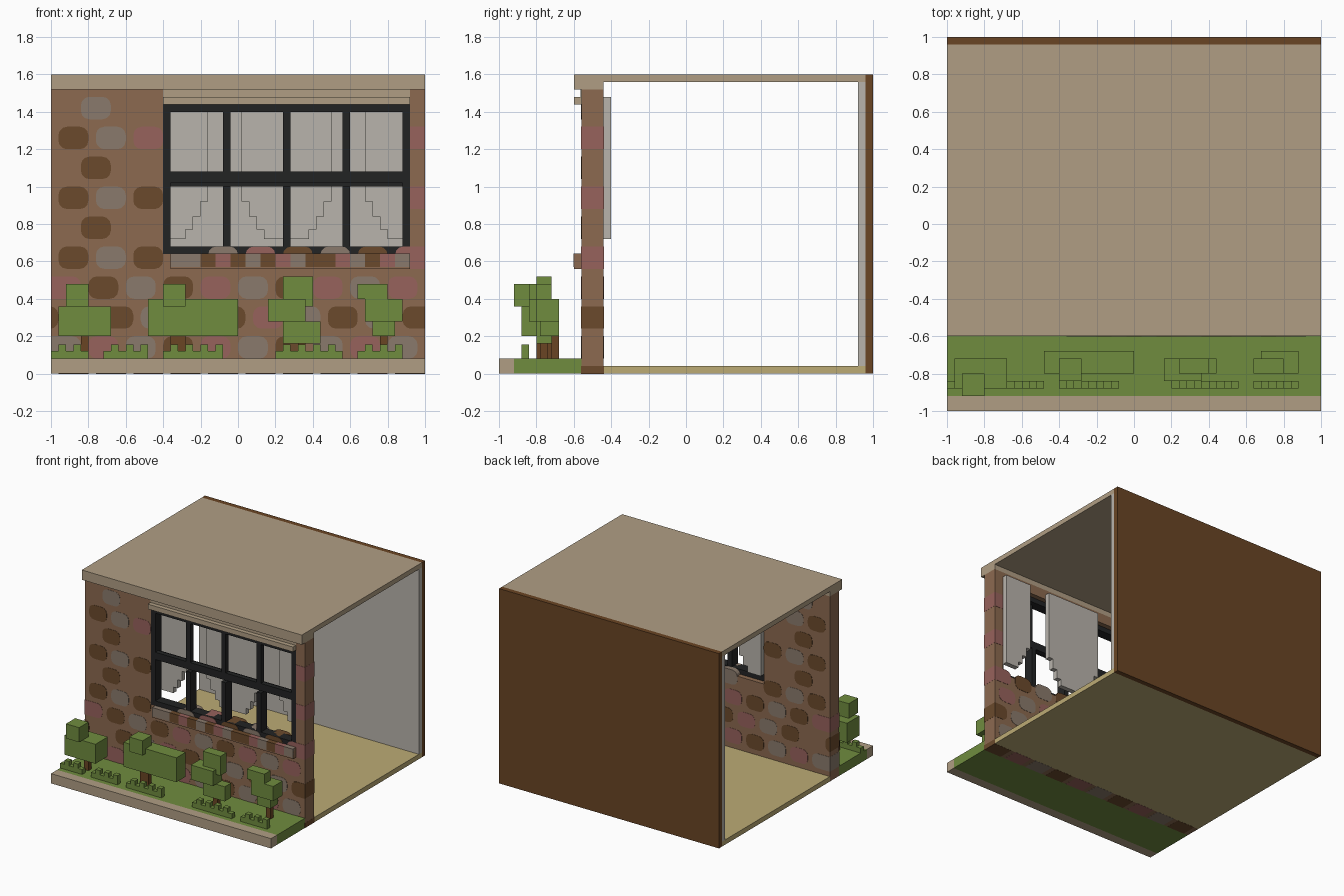
import bpy, bmesh, math

if "Cube" in bpy.data.objects:
    bpy.data.objects.remove(bpy.data.objects["Cube"])


def material(name, hex_code):
    lin = []
    for i in (0, 2, 4):
        c = int(hex_code[i:i + 2], 16) / 255
        lin.append(c / 12.92 if c <= 0.04045 else ((c + 0.055) / 1.055) ** 2.4)
    m = bpy.data.materials.new(name)
    m.use_nodes = True
    m.diffuse_color = (*lin, 1)
    m.node_tree.nodes["Principled BSDF"].inputs["Base Color"].default_value = (*lin, 1)
    return m


TAN = material("tan_stone", "B09E84")
BRICK = material("brick_brown", "8C6A50")
DARK = material("dark_stone", "6B4A2C")
GREY = material("grey_stone", "8A7A6C")
PINK = material("pink_stone", "97625C")
GREEN = material("leaf_green", "708C3F")
BARK = material("bark_brown", "6A4524")
SAND = material("sand_floor", "BCAB75")
PALE = material("pale_grey", "B9B4AC")
BLACK = material("frame_black", "222324")


def finish(name, bm, mat):
    bmesh.ops.recalc_face_normals(bm, faces=bm.faces[:])
    me = bpy.data.meshes.new(name)
    bm.to_mesh(me)
    bm.free()
    me.materials.append(mat)
    ob = bpy.data.objects.new(name, me)
    bpy.context.scene.collection.objects.link(ob)
    return ob


def boxes(name, mat, *bounds):
    """One object made of boxes given as (x0, x1, y0, y1, z0, z1)."""
    bm = bmesh.new()
    for x0, x1, y0, y1, z0, z1 in bounds:
        verts = bmesh.ops.create_cube(bm, size=1)["verts"]
        for v in verts:
            v.co = (x1 if v.co.x > 0 else x0, y1 if v.co.y > 0 else y0,
                    z1 if v.co.z > 0 else z0)
    return finish(name, bm, mat)


def prisms(name, mat, outlines, y0, y1):
    """One object made of x-z outlines extruded along y."""
    bm = bmesh.new()
    for pts in outlines:
        clean = [p for i, p in enumerate(pts) if math.dist(p, pts[i - 1]) > 1e-5]
        face = bm.faces.new([bm.verts.new((x, y0, z)) for x, z in clean])
        new = bmesh.ops.extrude_face_region(bm, geom=[face])["geom"]
        bmesh.ops.translate(bm, vec=(0, y1 - y0, 0),
                            verts=[g for g in new if isinstance(g, bmesh.types.BMVert)])
    return finish(name, bm, mat)


# Ground, floor, roof and back wall
boxes("curb", TAN, (-1, 1, -1, -0.92, 0, 0.08))
boxes("lawn", GREEN, (-1, 1, -0.92, -0.56, 0, 0.08))
boxes("floor", SAND, (-1, 1, -0.44, 0.96, 0, 0.04))
boxes("roof", TAN, (-1, 1, -0.6, 0.96, 1.56, 1.6), (-1, 1, -0.6, -0.44, 1.52, 1.56))
boxes("back_wall_outer", BARK, (-1, 1, 0.96, 1, 0, 1.6))
boxes("back_wall_lining", PALE, (-1, 1, 0.92, 0.96, 0.04, 1.56))

# Front wall around the window opening
boxes("front_wall", BRICK,
      (-1, -0.4, -0.56, -0.44, 0, 1.52), (0.92, 1, -0.56, -0.44, 0, 1.52),
      (-0.4, 0.92, -0.56, -0.44, 0, 0.64), (-0.4, 0.92, -0.56, -0.44, 1.44, 1.52))


# Rounded stones running through the wall
def stone(x, z, lo=-1.001, hi=1.001, w=0.16, h=0.12, r=0.045):
    x0, x1 = x, x + w
    if x1 > 0.99:
        x1 += 0.07
    if x0 < -0.99:
        x0 -= 0.07
    pts = []
    for k, (cx, cz) in enumerate([(x1 - r, z + h - r), (x0 + r, z + h - r),
                                  (x0 + r, z + r), (x1 - r, z + r)]):
        for s in range(4):
            a = math.pi / 2 * (k + s / 3)
            pts.append((min(max(cx + r * math.cos(a), lo), hi),
                        max(cz + r * math.sin(a), -0.001)))
    return pts


stones = {"D": [], "G": [], "P": []}
# Each row: bottom height, first x, one letter per stone at 0.2 spacing
rows = [(1.36, -0.84, "G"), (1.2, -0.96, "DGP"), (1.04, -0.84, "D"), (0.88, -0.96, "DGD"),
        (0.72, -0.84, "D"), (0.56, -0.96, "DGD GPDGD"), (0.4, -1.0, "PDGDPGDPGP"),
        (0.24, -1.12, "D DGPDPGDGD"), (0.08, -1.0, "GPGDPGDGPG"), (-0.08, -0.96, "DGPDGPDGPD")]
for z, x, letters in rows:
    for i, c in enumerate(letters):
        if c != " ":
            stones[c].append(stone(x + 0.2 * i, z))
for z in (1.2, 0.88):
    stones["P"].append(stone(0.84, z, lo=0.92))
stones["P"].append(stone(0.84, 0.56))
for c, mat, name in (("D", DARK, "dark_stones"), ("G", GREY, "grey_stones"),
                     ("P", PINK, "pink_stones")):
    prisms(name, mat, stones[c], -0.562, -0.438)

# Lintel and the tan strip above it
boxes("lintel", TAN, (-0.4, 0.92, -0.6, -0.56, 1.44, 1.48))
boxes("lintel_strip", TAN, (-0.4, 0.92, -0.564, -0.56, 1.48, 1.52))

# Sill of alternating stones
boxes("sill", BRICK, (-0.36, 0.92, -0.6, -0.56, 0.56, 0.64))
sill = {"D": [], "G": [], "P": []}
for i, c in enumerate("GGDPDGDPGDDPGDPG"):
    x = -0.36 + 0.08 * i
    sill[c].append((x, x + 0.08, -0.602, -0.558, 0.57, 0.642))
for c, mat, name in (("D", DARK, "sill_dark_stones"), ("G", GREY, "sill_grey_stones"),
                     ("P", PINK, "sill_pink_stones")):
    boxes(name, mat, *sill[c])

# Window frame: jambs and rails, then two sashes at different depths
boxes("window_frame", BLACK,
      (-0.4, -0.36, -0.56, -0.48, 0.64, 1.44), (0.88, 0.92, -0.56, -0.48, 0.64, 1.44),
      (-0.36, 0.88, -0.56, -0.48, 0.64, 0.68), (-0.36, 0.88, -0.56, -0.48, 1.4, 1.44))
mullions = (-0.08, 0.24, 0.56)
boxes("upper_sash", BLACK, (-0.36, 0.88, -0.56, -0.52, 1.02, 1.08),
      *[(x, x + 0.04, -0.56, -0.52, 1.08, 1.4) for x in mullions])
boxes("lower_sash", BLACK, (-0.36, 0.88, -0.52, -0.48, 1.0, 1.06),
      *[(x, x + 0.04, -0.56, -0.48, 0.68, 1.0) for x in mullions])


# Stepped curtains, longest at the tied side
def curtain(x, s):
    steps = [(0, 0.72), (0.12, 0.72), (0.12, 0.77), (0.16, 0.77), (0.16, 0.84), (0.2, 0.84),
             (0.2, 0.92), (0.24, 0.92), (0.24, 1.48), (0, 1.48)]
    return [(x + s * dx, z) for dx, z in steps]


prisms("curtains", PALE, [curtain(-0.4, 1), curtain(0.26, -1), curtain(0.26, 1),
                          curtain(0.92, -1)], -0.44, -0.4)

# Bushes and their trunks
boxes("bush_far_right", GREEN, (-0.96, -0.68, -0.88, -0.72, 0.2, 0.36),
      (-0.92, -0.8, -0.92, -0.8, 0.36, 0.48))
boxes("bush_right", GREEN, (-0.48, 0, -0.8, -0.68, 0.2, 0.4),
      (-0.4, -0.28, -0.84, -0.72, 0.36, 0.48))
boxes("bush_left", GREEN, (0.24, 0.4, -0.8, -0.72, 0.36, 0.52),
      (0.16, 0.36, -0.84, -0.72, 0.28, 0.4), (0.24, 0.44, -0.8, -0.72, 0.16, 0.28))
boxes("bush_far_left", GREEN, (0.64, 0.8, -0.8, -0.72, 0.4, 0.48),
      (0.68, 0.88, -0.8, -0.68, 0.28, 0.4), (0.72, 0.84, -0.78, -0.68, 0.2, 0.28))
boxes("trunks", BARK, *[(x, x + w, y, y + 0.04, 0.08, z) for x, w, y, z in
                        ((-0.84, 0.04, -0.8, 0.2), (-0.36, 0.08, -0.76, 0.2),
                         (0.32, 0.04, -0.78, 0.16), (0.76, 0.04, -0.72, 0.2))])

# Low hedge strips with raised tufts
hedge = []
for x0, x1 in ((-1, -0.8), (-0.72, -0.48), (-0.4, -0.08), (0.2, 0.56), (0.64, 0.88)):
    hedge.append((x0, x1, -0.88, -0.84, 0.08, 0.12))
    for i in range(round((x1 - x0) / 0.08)):
        x = x0 + 0.04 + 0.08 * i
        hedge.append((x, x + 0.04, -0.88, -0.84, 0.12, 0.155))
boxes("low_hedge", GREEN, *hedge)
